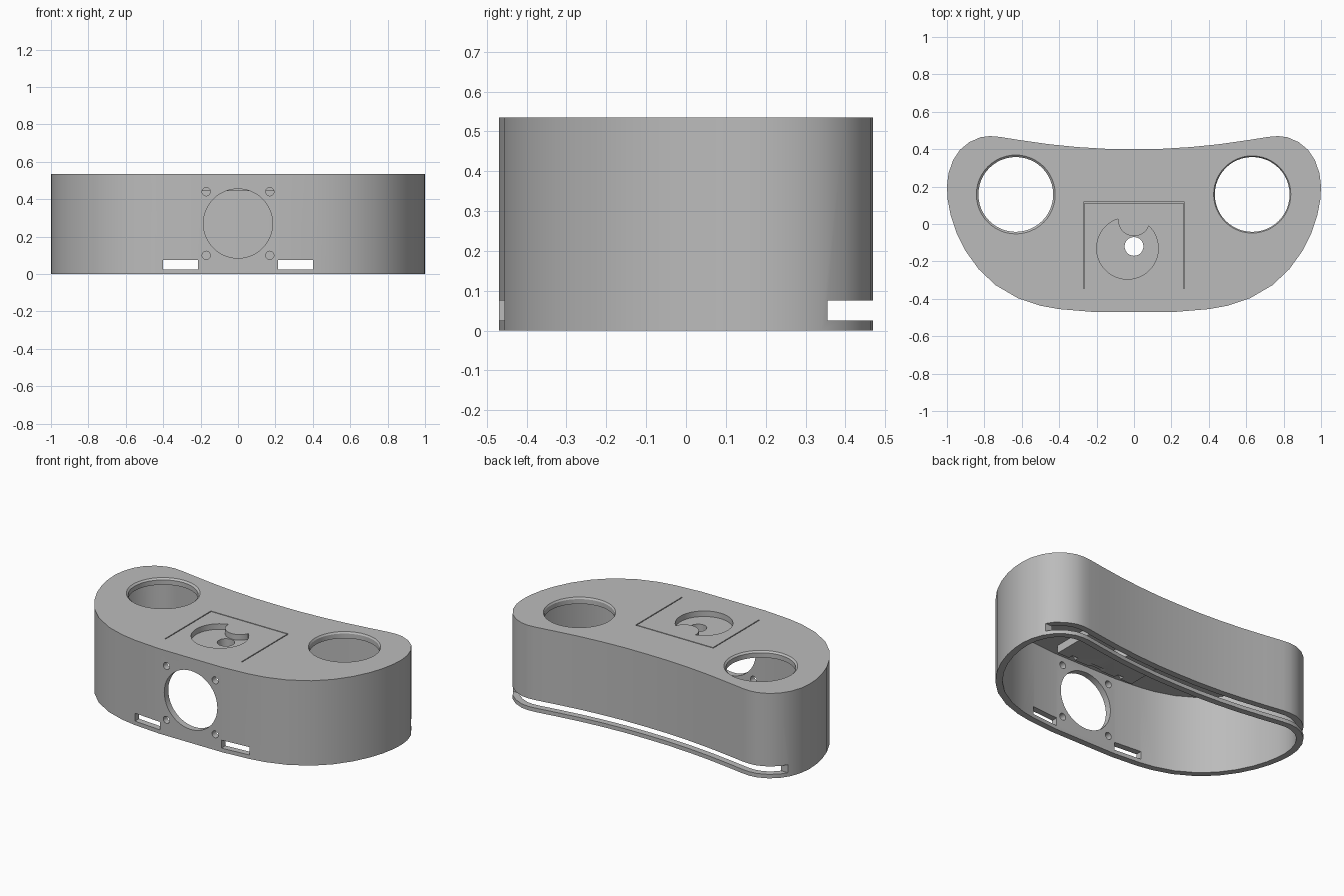
import bpy, bmesh, math
from mathutils import Vector, Matrix

if "Cube" in bpy.data.objects:
    bpy.data.objects.remove(bpy.data.objects["Cube"], do_unlink=True)

H, WALL = 0.535, 0.04

grey = bpy.data.materials.new("plain grey")
grey.use_nodes = True
COLOR = (0.5, 0.5, 0.5, 1)
grey.diffuse_color = COLOR
grey.node_tree.nodes["Principled BSDF"].inputs["Base Color"].default_value = COLOR


def finish(bm, name):
    bmesh.ops.recalc_face_normals(bm, faces=bm.faces)
    mesh = bpy.data.meshes.new(name)
    bm.to_mesh(mesh)
    bm.free()
    mesh.materials.append(grey)
    ob = bpy.data.objects.new(name, mesh)
    bpy.context.collection.objects.link(ob)
    return ob


def prism(name, points, z0, z1):
    bm = bmesh.new()
    face = bm.faces.new([bm.verts.new((p[0], p[1], z0)) for p in points])
    top = bmesh.ops.extrude_face_region(bm, geom=[face])["geom"]
    bmesh.ops.translate(bm, vec=(0, 0, z1 - z0),
                        verts=[v for v in top if isinstance(v, bmesh.types.BMVert)])
    return finish(bm, name)


def box(name, x0, x1, y0, y1, z0, z1):
    return prism(name, [(x0, y0), (x1, y0), (x1, y1), (x0, y1)], z0, z1)


def rod(name, center, r_low, r_high, length, along_y=False, sides=48):
    bm = bmesh.new()
    turn = Matrix.Rotation(math.pi / 2, 4, "X") if along_y else Matrix()
    bmesh.ops.create_cone(bm, cap_ends=True, segments=sides, radius1=r_low, radius2=r_high,
                          depth=length, matrix=Matrix.Translation(center) @ turn)
    return finish(bm, name)


def combine(target, tool, operation="DIFFERENCE"):
    mod = target.modifiers.new(tool.name, "BOOLEAN")
    mod.operation, mod.solver, mod.object = operation, "EXACT", tool
    bpy.context.view_layer.objects.active = target
    bpy.ops.object.modifier_apply(modifier=mod.name)
    bpy.data.objects.remove(tool, do_unlink=True)


def inset(points, d):
    """Move a counter-clockwise outline inward by d."""
    out = []
    for i, p in enumerate(points):
        a = (p - points[i - 1]).normalized()
        b = (points[(i + 1) % len(points)] - p).normalized()
        t = (a + b).normalized()
        out.append(p + Vector((-t.y, t.x)) * d / max(0.5, t.dot(a)))
    return out


# Kidney-shaped outline, mirrored from its +x half
half = [(0.22, -0.47), (0.4, -0.455), (0.5, -0.437), (0.62, -0.397), (0.74, -0.327),
        (0.83, -0.242), (0.9, -0.145), (0.95, -0.045), (0.98, 0.045), (0.996, 0.13),
        (1, 0.2), (0.992, 0.27), (0.968, 0.34), (0.93, 0.397), (0.88, 0.438), (0.82, 0.464),
        (0.77, 0.47), (0.72, 0.466), (0.6, 0.447), (0.45, 0.426), (0.3, 0.411), (0.15, 0.402)]
outline = [Vector(p) for p in half] + [Vector((0, 0.4))] + [Vector((-x, y)) for x, y in reversed(half)]

# Hollow body, open below
body = prism("housing", outline, 0, H)
combine(body, prism("cavity", inset(outline, WALL), -0.1, H - WALL))

# Thick panel hanging under the lid
combine(body, box("panel", -0.275, 0.275, -0.35, 0.12, H - 0.09, H - 0.02), "UNION")

# Two round openings in the lid with bevelled rims
for x, rim in ((-0.632, 0.222), (0.632, 0.213)):
    combine(body, rod("bore", (x, 0.158, H), 0.2, 0.2, 0.3))
    combine(body, rod("rim", (x, 0.158, H), 2 * 0.2 - rim, 2 * rim - 0.2, 0.06))

# Shallow dial pocket with a rounded tab left standing, and its centre hole
pocket = rod("pocket", (-0.035, -0.13, H), 0.165, 0.165, 0.07)
combine(pocket, rod("tab", (0, 0.02, H), 0.085, 0.085, 0.2))
combine(body, pocket)
combine(body, rod("dial_hole", (0, -0.12, H), 0.05, 0.05, 0.4))

# Narrow groove on three sides of the panel
for x in (-0.268, 0.268):
    combine(body, box("side_groove", x - 0.003, x + 0.003, -0.345, 0.117, H - 0.03, H + 0.1))
combine(body, box("back_groove", -0.271, 0.271, 0.111, 0.117, H - 0.03, H + 0.1))

# Front round opening, screw holes and low slots
combine(body, rod("front_opening", (0, -0.47, 0.27), 0.185, 0.185, 0.3, True))
for s in (-1, 1):
    for z in (0.1, 0.44):
        combine(body, rod("screw_hole", (s * 0.17, -0.47, z), 0.022, 0.022, 0.3, True, 20))
    x0, x1 = sorted((s * 0.215, s * 0.4))
    combine(body, box("front_slot", x0, x1, -0.6, -0.3, 0.025, 0.075))

# Long slot around the back
combine(body, box("back_slot", -1.2, 1.2, 0.355, 0.6, 0.025, 0.075))

bpy.ops.object.select_all(action="DESELECT")
body.select_set(True)
bpy.context.view_layer.objects.active = body
bpy.ops.object.shade_smooth_by_angle(angle=math.radians(25))
